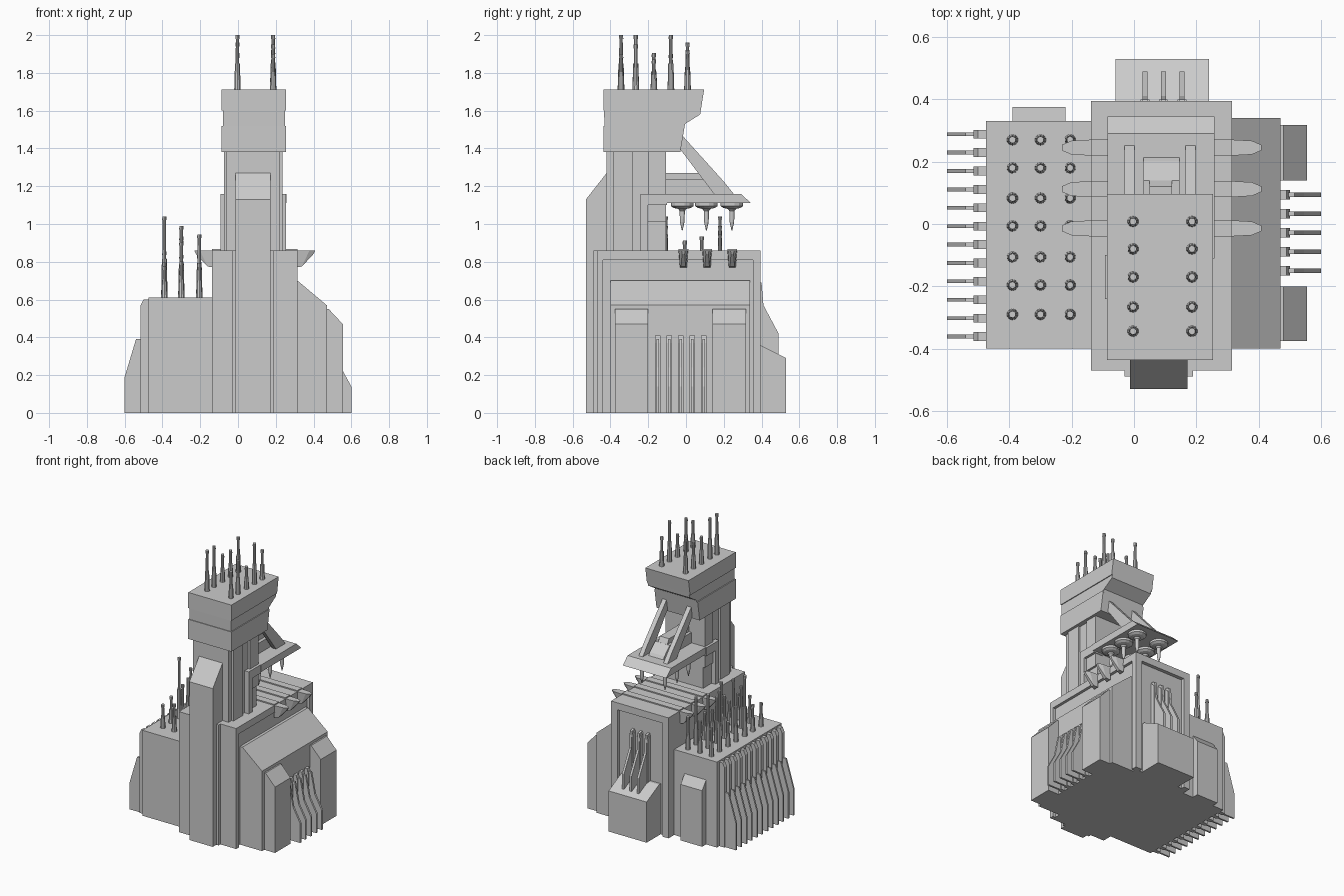
import bpy, bmesh, random
from mathutils import Vector

if "Cube" in bpy.data.objects:
    bpy.data.objects.remove(bpy.data.objects["Cube"])

random.seed(4)


def mesh_object(name, bm):
    bmesh.ops.recalc_face_normals(bm, faces=bm.faces)
    me = bpy.data.meshes.new(name)
    bm.to_mesh(me)
    bm.free()
    ob = bpy.data.objects.new(name, me)
    bpy.context.collection.objects.link(ob)
    return ob


def prism(name, pts, axis, a, b):
    """Extrude a 2D profile along an axis from a to b."""
    place = {'x': lambda p, t: (t, p[0], p[1]),
             'y': lambda p, t: (p[0], t, p[1]),
             'z': lambda p, t: (p[0], p[1], t)}[axis]
    bm = bmesh.new()
    lo = [bm.verts.new(place(p, a)) for p in pts]
    hi = [bm.verts.new(place(p, b)) for p in pts]
    bm.faces.new(lo)
    bm.faces.new(hi)
    for i in range(len(pts)):
        j = (i + 1) % len(pts)
        bm.faces.new((lo[i], lo[j], hi[j], hi[i]))
    return mesh_object(name, bm)


def box(name, x0, x1, y0, y1, z0, z1):
    return prism(name, [(x0, y0), (x1, y0), (x1, y1), (x0, y1)], 'z', z0, z1)


def turned(name, x, y, rings, sides=10):
    """Stack of round sections given as (radius, z)."""
    bm = bmesh.new()
    for (r0, z0), (r1, z1) in zip(rings, rings[1:]):
        if z0 == z1:
            continue
        c = bmesh.ops.create_cone(bm, cap_ends=True, segments=sides,
                                  radius1=r0, radius2=r1, depth=z1 - z0)
        bmesh.ops.translate(bm, verts=c['verts'], vec=Vector((x, y, (z0 + z1) / 2)))
    return mesh_object(name, bm)


def rod(name, x, y, base, top):
    h = top - base
    m = base + h * 0.45
    turned(name, x, y, [(.018, base), (.014, m), (.014, m + .01),
                        (.010, m + .01), (.009, top - .02), (.012, top - .02), (.011, top)])


# Main hall: core, roof slab and frame around recessed right and back panels
box("hall_core", -.138, .295, -.47, .37, 0, .82)
box("hall_roof", -.138, .315, -.47, .395, .81, .86)
box("hall_post_front", .28, .315, -.47, -.44, 0, .82)
box("hall_post_back_right", .265, .315, .355, .395, 0, .82)
box("hall_post_back_left", -.138, -.09, .36, .395, 0, .82)

# Front pylon with sloped cap, flanked by slim strips
prism("front_pylon", [(-.53, 0), (-.40, 0), (-.40, 1.27), (-.42, 1.27), (-.53, 1.13)],
      'x', -.013, .172)
for x0, x1 in ((-.03, -.013), (.172, .19)):
    box("front_pylon_strip", x0, x1, -.49, -.40, 0, .86)

# Left wing with ribs and flared fins
box("left_wing", -.475, -.13, -.40, .33, 0, .61)
for i in range(12):
    y = .288 - i * .059
    prism("left_rib", [(-.47, 0), (-.515, 0), (-.515, .57), (-.50, .60), (-.47, .60)],
          'y', y - .014, y + .014)
    prism("left_fin", [(-.50, 0), (-.60, 0), (-.60, .19), (-.54, .39), (-.50, .39)],
          'y', y - .006, y + .006)
prism("left_wing_back_box", [(.32, 0), (.375, 0), (.375, .40), (.33, .46), (.32, .46)],
      'x', -.39, -.22)
tops = {-.39: 1.04, -.30: .99, -.205: .945}
for x, top in tops.items():
    for i, y in enumerate((.27, .18, .083, -.006, -.106, -.196, -.29)):
        z = top if i in (1, 4) else random.uniform(.76, top - .04)
        rod("left_wing_rod", x, y, .61, z)

# Right wing with sloped roof, two buttresses and five fins
prism("right_wing", [(.29, 0), (.47, 0), (.47, .57), (.315, .70), (.29, .70)], 'y', -.40, .34)
for y0, y1 in ((-.375, -.20), (.14, .318)):
    prism("right_buttress", [(.46, 0), (.555, 0), (.555, .47), (.48, .55), (.46, .55)],
          'y', y0, y1)
for i in range(5):
    y = -.15 + i * .061
    prism("right_rib", [(.46, 0), (.50, 0), (.50, .37), (.49, .41), (.46, .41)],
          'y', y - .015, y + .015)
    prism("right_fin", [(.49, 0), (.60, 0), (.60, .14), (.545, .24), (.515, .39), (.49, .39)],
          'y', y - .007, y + .007)

# Rear box and three rear fins
prism("rear_box", [(.36, 0), (.53, 0), (.53, .29), (.39, .36), (.36, .36)], 'x', -.06, .24)
for x in (.035, .094, .154):
    prism("rear_fin", [(.36, .28), (.49, .28), (.49, .42), (.41, .57), (.40, .69), (.36, .70)],
          'x', x - .008, x + .008)
    prism("rear_fin_rib", [(.36, .28), (.40, .28), (.40, .66), (.36, .70)],
          'x', x - .014, x + .014)

# Roof clamps: bars across the roof ending in overhanging claws
for y in (-.014, .112, .245):
    box("roof_bar", -.138, .315, y - .026, y + .026, .85, .868)
    for s in (-1, 1):
        cx = .0885
        bm = bmesh.new()
        for_top = [(.22, .026), (.29, .022), (.32, .009)]
        for_low = [(.22, .018), (.25, .012), (.31, .007)]
        rows = []
        for (d, w), (e, v), z in zip(for_top, for_low, (.77, .775, .84)):
            rows.append([bm.verts.new(p) for p in (
                (cx + s * d, y - w, .86), (cx + s * d, y + w, .86),
                (cx + s * e, y + v, z), (cx + s * e, y - v, z))])
        for a, b in zip(rows, rows[1:]):
            for i in range(4):
                j = (i + 1) % 4
                bm.faces.new((a[i], a[j], b[j], b[i]))
        bm.faces.new(rows[0])
        bm.faces.new(rows[-1])
        mesh_object("roof_claw", bm)

# Tower shaft with side rails
box("tower", -.062, .22, -.42, -.105, .85, 1.40)
for s in (-1, 1):
    def side(name, out, y0, y1, z0, z1):
        xs = sorted((.08 + s * .10, .08 + s * out))
        box(name, xs[0], xs[1], y0, y1, z0, z1)
    side("tower_panel_front", .155, -.386, -.28, .85, 1.39)
    side("tower_panel_back", .155, -.20, -.105, 1.01, 1.39)
    side("tower_rail", .173, -.24, -.20, .85, 1.16)
    side("platform_arm", .173, -.22, -.10, 1.10, 1.16)

# Head: slanted overhang with a raised belt
prism("head", [(-.43, 1.38), (-.03, 1.38), (-.005, 1.53), (.075, 1.58), (.095, 1.71),
               (-.435, 1.71)], 'x', -.08, .248)
prism("head_cap", [(-.437, 1.60), (.078, 1.60), (.096, 1.712), (-.437, 1.712)],
      'x', -.087, .254)
prism("head_skirt", [(-.437, 1.38), (-.03, 1.38), (-.007, 1.52), (-.437, 1.52)],
      'x', -.087, .254)
left_tops = (1.96, 1.90, 1.905, 2.0, 2.0)
right_tops = (1.92, 2.0, 1.87, 1.95, 1.90)
for i, y in enumerate((.008, -.08, -.17, -.266, -.344)):
    rod("head_rod", -.003, y, 1.71, left_tops[i])
    rod("head_rod", .186, y, 1.71, right_tops[i])

# Rear platform with stepped housing and diagonal struts
prism("platform", [(-.11, 1.11), (.345, 1.11), (.29, 1.16), (-.11, 1.16)], 'x', -.085, .258)
prism("platform_housing", [(-.11, 1.15), (.22, 1.15), (.20, 1.18), (.14, 1.235), (-.11, 1.235)],
      'x', .03, .146)
prism("platform_housing_top", [(-.11, 1.22), (.17, 1.18), (.12, 1.27), (-.11, 1.27)],
      'x', .05, .122)
for x in (-.03, .165):
    prism("platform_strut", [(-.03, 1.48), (-.03, 1.395), (.155, 1.15), (.26, 1.15), (.20, 1.225)],
          'x', x, x + .032)

# Emitters hanging under the platform
for x in (-.005, .178):
    for y in (-.02, .108, .243):
        turned("emitter", x, y, [(.002, .965), (.012, 1.01), (.014, 1.07), (.022, 1.08),
                                 (.045, 1.085), (.06, 1.095), (.06, 1.112)], 14)
